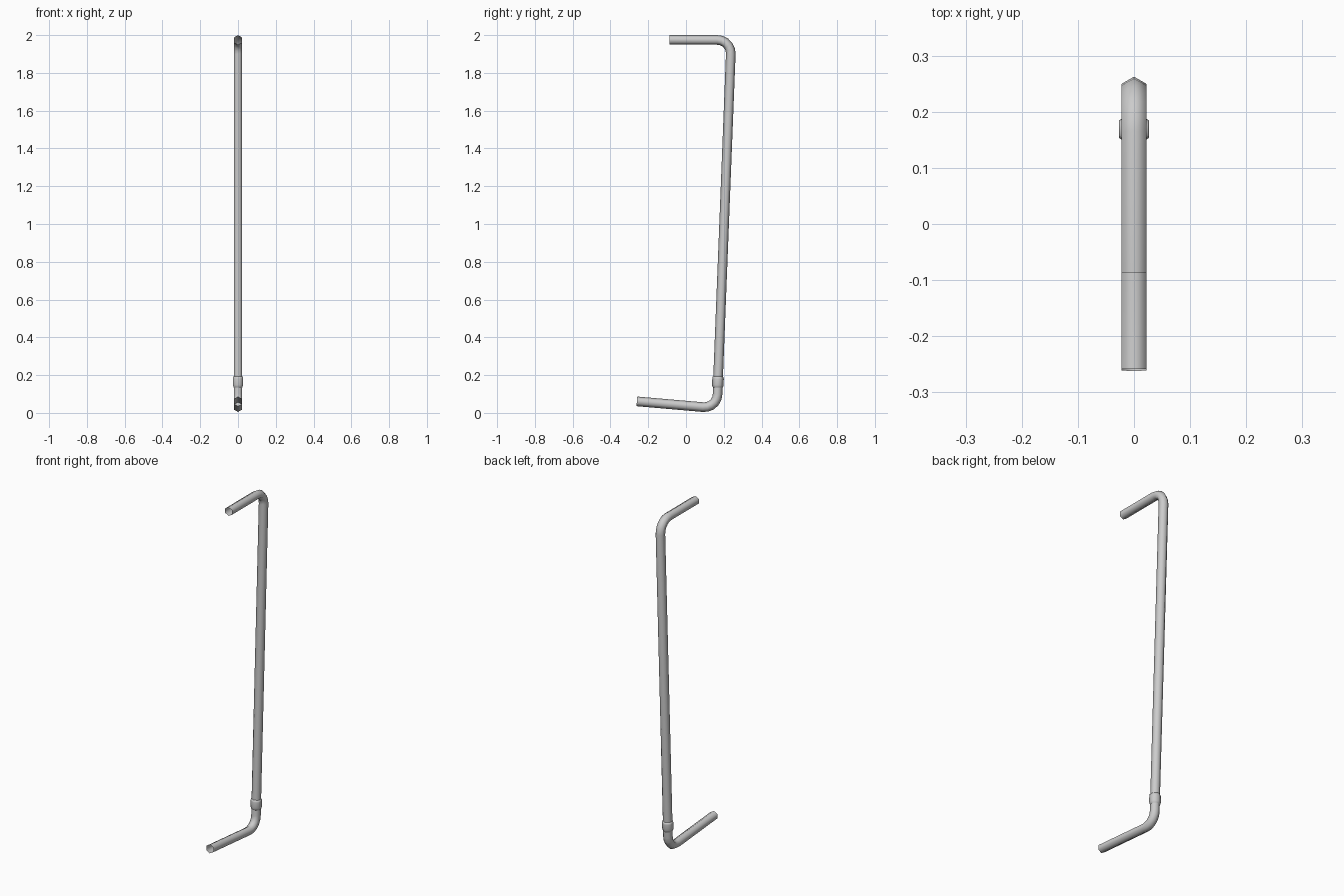
import bpy, bmesh
from math import sin, cos, pi
from mathutils import Vector

if "Cube" in bpy.data.objects:
    bpy.data.objects.remove(bpy.data.objects["Cube"])

SIDES = 6


def fillet(a, corner, b, radius, steps):
    """Points of a rounded corner between the legs corner-a and corner-b."""
    a, c, b = Vector(a), Vector(corner), Vector(b)
    p, q = c + (a - c).normalized() * radius, c + (b - c).normalized() * radius
    pts = []
    for i in range(steps + 1):
        t = i / steps
        w = 1.1  # rational quadratic arc, close to circular
        k = (1 - t) ** 2, 2 * w * 0.65 * t * (1 - t), t * t
        pts.append((p * k[0] + c * k[1] + q * k[2]) / sum(k))
    return pts


def hex_tube(name, path, radii):
    """Open six-sided tube swept along a (y, z) path."""
    bm = bmesh.new()
    rings = []
    pts = [Vector(p) for p in path]
    for i, p in enumerate(pts):
        t = (pts[min(i + 1, len(pts) - 1)] - pts[max(i - 1, 0)]).normalized()
        n = Vector((-t.y, t.x))
        ring = []
        for s in range(SIDES):
            ang = 2 * pi * s / SIDES
            q = p + n * cos(ang) * radii[i]
            ring.append(bm.verts.new((sin(ang) * radii[i], q.x, q.y)))
        rings.append(ring)
    for r0, r1 in zip(rings, rings[1:]):
        for s in range(SIDES):
            k = (s + 1) % SIDES
            bm.faces.new((r0[s], r0[k], r1[k], r1[s]))
    bmesh.ops.recalc_face_normals(bm, faces=bm.faces)
    me = bpy.data.meshes.new(name)
    bm.to_mesh(me)
    bm.free()
    for f in me.polygons:
        f.use_smooth = True
    ob = bpy.data.objects.new(name, me)
    bpy.context.collection.objects.link(ob)
    return ob


R = 0.0255
top_end, top_corner = (-0.087, 1.9745), (0.24, 1.9745)
joint = (0.169, 0.165)
low_corner, low_end = (0.165, 0.024), (-0.26, 0.061)

# Upper pipe: horizontal outlet, elbow and long leaning drop
upper = [top_end] + fillet(top_end, top_corner, joint, 0.075, 5) + [joint]
hex_tube("upper_pipe", upper, [R] * len(upper))

# Lower pipe: short drop, elbow and sloping outlet
lower = [joint] + fillet(joint, low_corner, low_end, 0.075, 5) + [low_end]
hex_tube("lower_pipe", lower, [R] * len(lower))

# Collar covering the joint
axis = (Vector(top_corner) - Vector(joint)).normalized()
profile = [(-0.031, R), (-0.027, 0.028), (-0.018, 0.0305), (0.015, 0.0305), (0.027, 0.029), (0.027, R)]
hex_tube("joint_collar", [Vector(joint) + axis * d for d, _ in profile], [r for _, r in profile])
